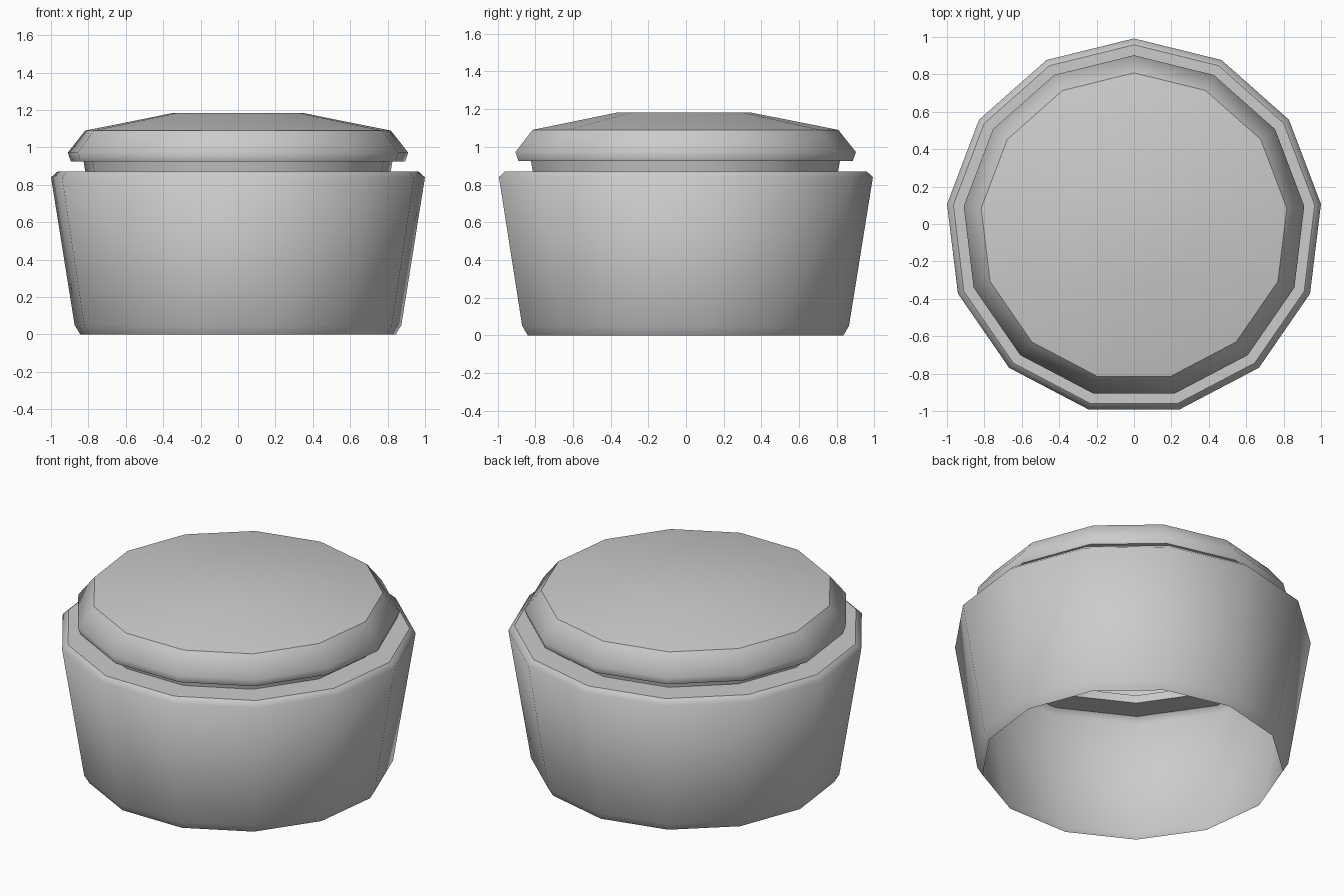
import bpy
import math

SIDES = 13
CENTRE_Y = -0.015

default = bpy.data.objects.get("Cube")
if default:
    bpy.data.objects.remove(default, do_unlink=True)

grey = bpy.data.materials.new("plain grey")
grey.use_nodes = True
colour = (0.6, 0.6, 0.6, 1)
grey.diffuse_color = colour
grey.node_tree.nodes["Principled BSDF"].inputs["Base Color"].default_value = colour


def lathe(name, profile, cap=False):
    """Turn (radius, height, sharp) points, listed upward, around the axis."""
    verts, faces = [], []
    for radius, height, _ in profile:
        for i in range(SIDES):
            a = math.pi / 2 + math.tau * i / SIDES
            verts.append((radius * math.cos(a), radius * math.sin(a), height))
    for ring in range(len(profile) - 1):
        low, high = ring * SIDES, (ring + 1) * SIDES
        for i in range(SIDES):
            j = (i + 1) % SIDES
            faces.append((low + i, low + j, high + j, high + i))
    if cap:
        last = (len(profile) - 1) * SIDES
        faces.append(tuple(range(last, last + SIDES)))
    mesh = bpy.data.meshes.new(name)
    mesh.from_pydata(verts, [], faces)
    mesh.materials.append(grey)
    mesh.shade_smooth()
    # Crisp rings stay sharp, everything else is smooth
    for edge in mesh.edges:
        a, b = (v // SIDES for v in edge.vertices)
        edge.use_edge_sharp = a == b and profile[a][2]
    obj = bpy.data.objects.new(name, mesh)
    obj.location.y = CENTRE_Y
    bpy.context.collection.objects.link(obj)
    return obj


# Open tapered body with a bevelled foot, bevelled rim and flat ledge
lathe("body", [(0.85, 0, False), (0.88, 0.05, False), (1.007, 0.84, False),
               (0.973, 0.87, True), (0.822, 0.87, False)])

# Recessed neck between body and lid
lathe("neck", [(0.822, 0.87, False), (0.832, 0.925, False)])

# Lid with a flat underside, rounded edge and shallow domed top
lathe("lid", [(0.832, 0.925, False), (0.9, 0.925, True), (0.917, 0.972, False),
              (0.823, 1.09, True), (0.355, 1.183, False)], cap=True)
